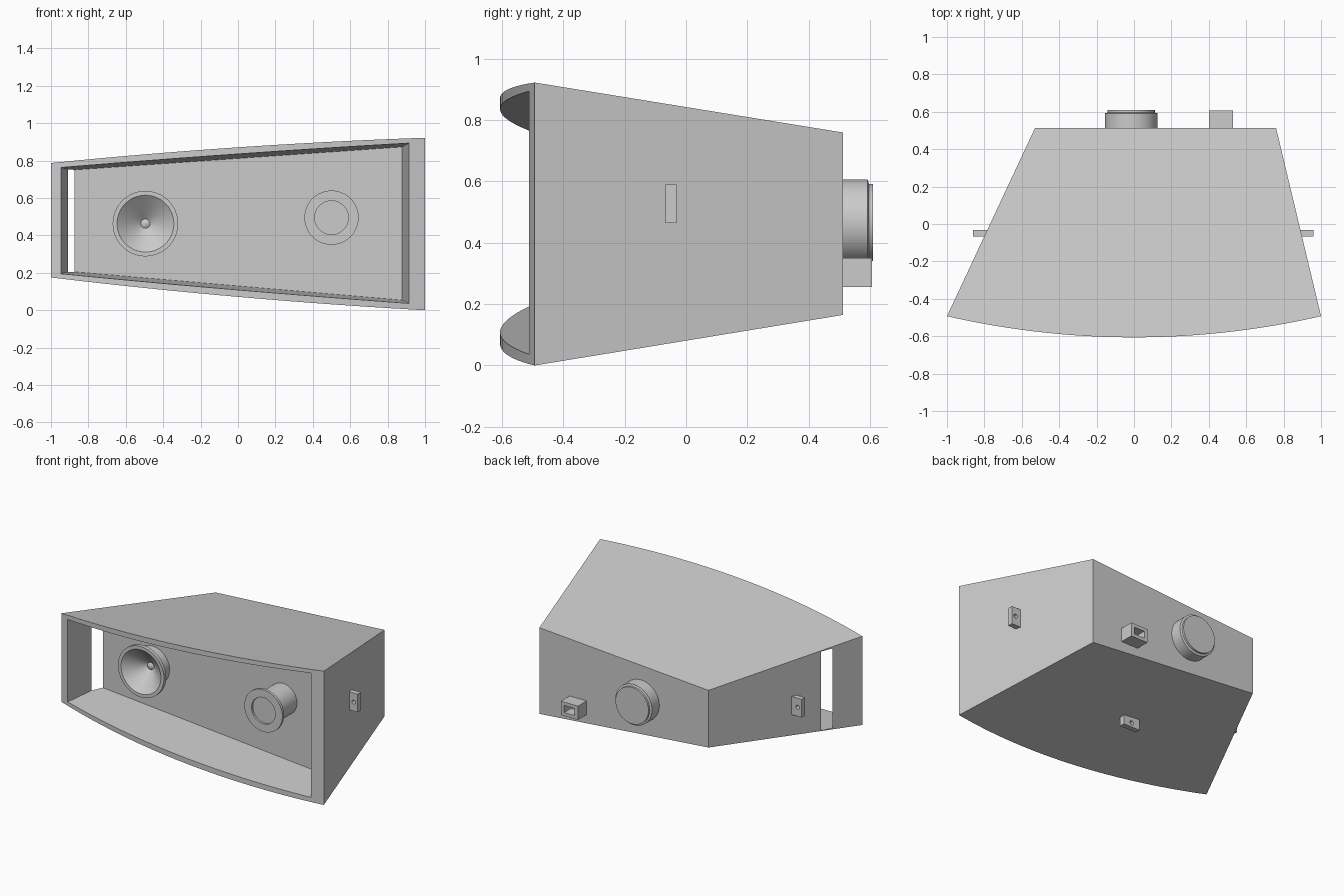
import bpy, bmesh, math
from mathutils import Vector

if "Cube" in bpy.data.objects:
    bpy.data.objects.remove(bpy.data.objects["Cube"], do_unlink=True)

grey = bpy.data.materials.new("light_grey")
grey.use_nodes = True
colour = (0.6, 0.6, 0.6, 1)
grey.diffuse_color = colour
grey.node_tree.nodes["Principled BSDF"].inputs["Base Color"].default_value = colour


def finish(name, bm, smooth=False):
    bmesh.ops.recalc_face_normals(bm, faces=bm.faces)
    mesh = bpy.data.meshes.new(name)
    bm.to_mesh(mesh)
    bm.free()
    obj = bpy.data.objects.new(name, mesh)
    bpy.context.collection.objects.link(obj)
    mesh.materials.append(grey)
    if smooth:
        select(obj)
        bpy.ops.object.shade_smooth_by_angle(angle=math.radians(30))
    return obj


def select(obj):
    bpy.ops.object.select_all(action='DESELECT')
    obj.select_set(True)
    bpy.context.view_layer.objects.active = obj


def loft(name, ring_a, ring_b):
    """Solid between two matching outlines."""
    bm = bmesh.new()
    a = [bm.verts.new(p) for p in ring_a]
    b = [bm.verts.new(p) for p in ring_b]
    bm.faces.new(a)
    bm.faces.new(b)
    for i in range(len(a)):
        j = (i + 1) % len(a)
        bm.faces.new((a[i], a[j], b[j], b[i]))
    return finish(name, bm)


def box(name, x, y, z):
    corners = [(x[0], z[0]), (x[1], z[0]), (x[1], z[1]), (x[0], z[1])]
    return loft(name, *[[(cx, cy, cz) for cx, cz in corners] for cy in y])


def lathe(name, x, z, profile, steps=64):
    """Spin (radius, y) points about an axis along y."""
    bm = bmesh.new()
    verts = [bm.verts.new((x + r, y, z)) for r, y in profile]
    edges = [bm.edges.new(pair) for pair in zip(verts, verts[1:])]
    bmesh.ops.spin(bm, geom=verts + edges, cent=(x, 0, z), axis=(0, 1, 0),
                   angle=math.tau, steps=steps)
    bmesh.ops.remove_doubles(bm, verts=bm.verts, dist=0.0002)
    return finish(name, bm, smooth=True)


def cut(obj, cutter):
    mod = obj.modifiers.new("cut", 'BOOLEAN')
    mod.operation = 'DIFFERENCE'
    mod.solver = 'EXACT'
    mod.object = cutter
    select(obj)
    bpy.ops.object.modifier_apply(modifier=mod.name)
    bpy.data.objects.remove(cutter, do_unlink=True)


# Cabinet: tapered plan with a bowed front, sloping top and bottom planes
FRONT, BACK, BOW, N = -0.493, 0.512, 0.113, 40
radius = (1 + BOW ** 2) / (2 * BOW)
half = math.asin(1 / radius)
plan = []
for i in range(N + 1):
    a = half * (2 * i / N - 1)
    plan.append((radius * math.sin(a),
                 FRONT - BOW + radius * (1 - math.cos(a))))
plan += [(0.76, BACK), (-0.53, BACK)]


def top_z(x, y):
    return 0.922 + 0.0675 * (x - 1) - 0.146 * (y - FRONT)


def bottom_z(x, y):
    return 0.0875 * (1 - x) + 0.143 * (y - FRONT)


cabinet = loft("cabinet",
               [(x, y, bottom_z(x, y)) for x, y in plan],
               [(x, y, top_z(x, y)) for x, y in plan])

# Front recess with drafted sides; it breaks through the narrow side wall
mouth = [Vector(p) for p in ((-0.945, -0.505, 0.195), (0.913, -0.505, 0.037),
                             (0.913, -0.505, 0.893), (-0.945, -0.505, 0.763))]
floor = [Vector(p) for p in ((-0.896, -0.224, 0.207), (0.877, -0.224, 0.054),
                             (0.877, -0.224, 0.873), (-0.896, -0.224, 0.749))]
outer = [2 * m - f for m, f in zip(mouth, floor)]
cut(cabinet, loft("recess_cutter", outer, floor))

# Horn with a conical mouth
lathe("horn", -0.495, 0.463, [
    (0, -0.2), (0.13, -0.2), (0.13, -0.325), (0.175, -0.325), (0.175, -0.35),
    (0.152, -0.35), (0.025, -0.245), (0.015, -0.252), (0, -0.255)])

# Flanged port with a shallow recessed centre
lathe("port", 0.5, 0.495, [
    (0, -0.2), (0.107, -0.2), (0.107, -0.42), (0.145, -0.42), (0.145, -0.438),
    (0.09, -0.438), (0.09, -0.424), (0, -0.424)])

# Stepped round housing on the back
lathe("rear_housing", -0.015, 0.466, [
    (0, 0.49), (0.14, 0.49), (0.14, 0.592), (0.126, 0.596), (0.126, 0.61),
    (0, 0.61)])

# Open socket on the back
socket = box("rear_socket", (0.4, 0.53), (0.5, 0.606), (0.255, 0.35))
cut(socket, box("socket_cutter", (0.425, 0.505), (0.53, 0.7), (0.278, 0.327)))

# Drilled mounting tabs on both sides and underneath
TAB_Y = (-0.067, -0.031)
tabs = [("left_tab", (0.86, 0.96), (0.465, 0.59), (0.93, 0.528)),
        ("right_tab", (-0.86, -0.76), (0.365, 0.49), (-0.83, 0.428)),
        ("bottom_tab", (-0.07, 0.055), (0.085, 0.18), (-0.008, 0.115))]
for name, xs, zs, (hx, hz) in tabs:
    tab = box(name, xs, TAB_Y, zs)
    hole = lathe("hole_cutter", hx, hz,
                 [(0, -0.1), (0.014, -0.1), (0.014, 0.01), (0, 0.01)], 20)
    cut(tab, hole)
